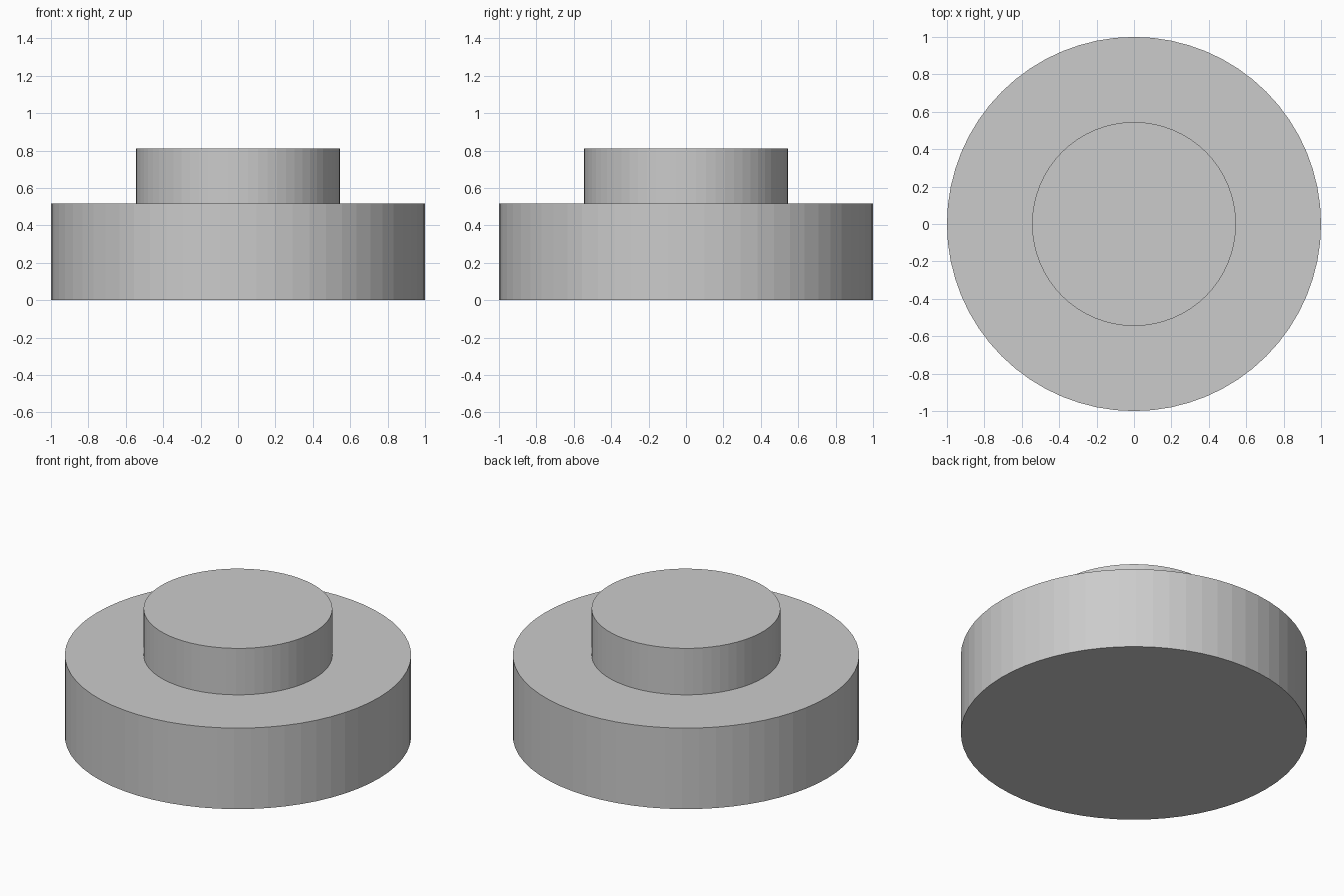
import bpy

if "Cube" in bpy.data.objects:
    bpy.data.objects.remove(bpy.data.objects["Cube"])

SIDES = 64


def disc(name, radius, z0, z1):
    bpy.ops.mesh.primitive_cylinder_add(
        vertices=SIDES, radius=radius, depth=z1 - z0,
        location=(0, 0, (z0 + z1) / 2))
    obj = bpy.context.object
    obj.name = name
    return obj


# Wide base and narrower raised boss, flat-shaded
base = disc("round_base", 1.0, 0.0, 0.516)
boss = disc("raised_boss", 0.545, 0.4, 0.812)

# Fuse both into one clean stepped solid
union = base.modifiers.new("join_boss", 'BOOLEAN')
union.operation = 'UNION'
union.solver = 'EXACT'
union.object = boss
bpy.context.view_layer.objects.active = base
bpy.ops.object.modifier_apply(modifier=union.name)
bpy.data.objects.remove(boss, do_unlink=True)
base.name = "stepped_disc"
